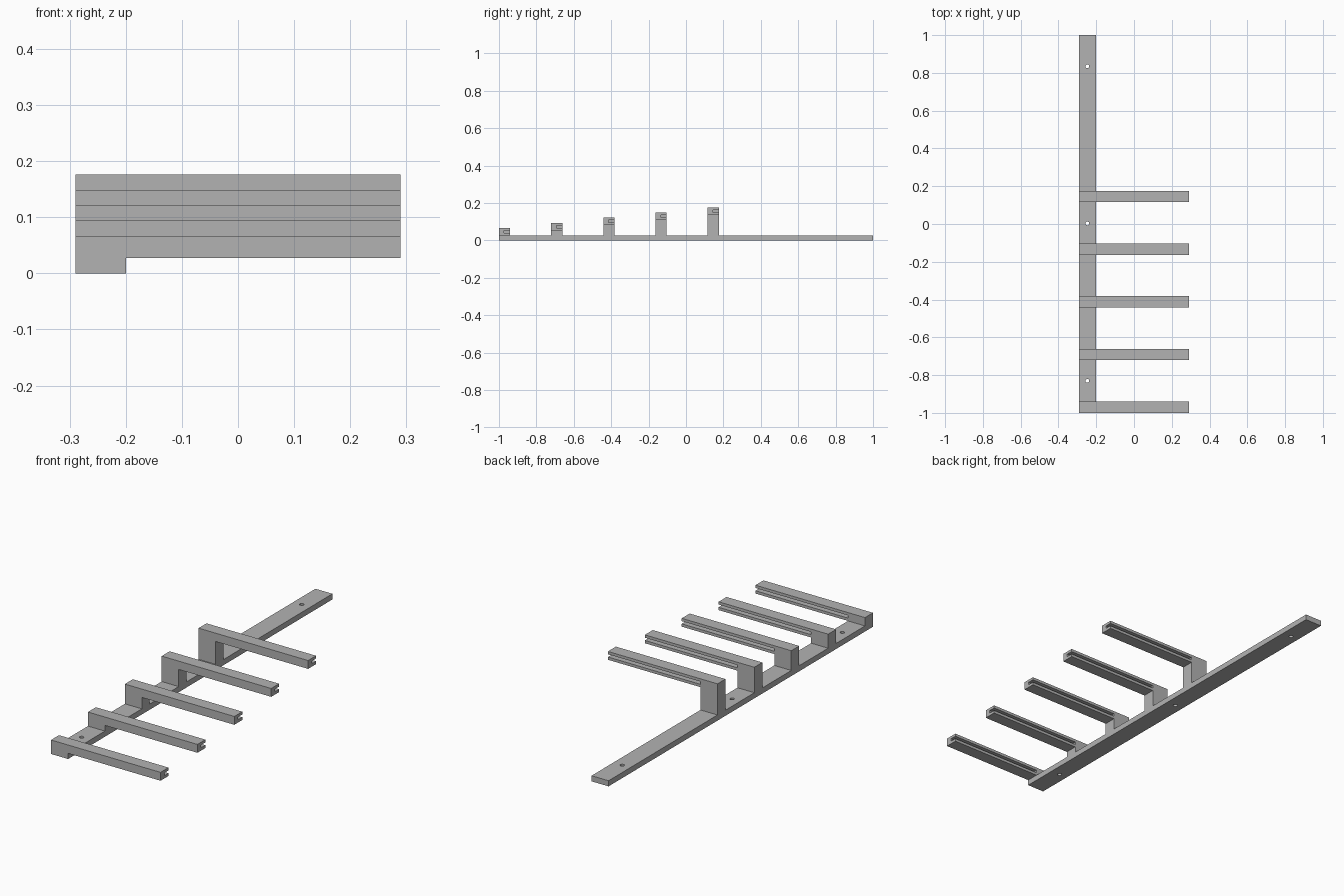
import bpy
import bmesh
from mathutils import Vector

cube = bpy.data.objects.get("Cube")
if cube:
    bpy.data.objects.remove(cube, do_unlink=True)

LEFT, INNER, TIP = -0.29, -0.20, 0.29      # outer rail edge, inner rail edge, arm tip
RAIL_H, ARM_H, ARM_W = 0.027, 0.04, 0.06
STEP_Y, STEP_Z = 0.279, 0.0273             # spacing and rise between arms
SLOT_H, SLOT_D = 0.013, 0.032

grey = bpy.data.materials.new("Plain grey")
grey.use_nodes = True
colour = (0.45, 0.45, 0.45, 1)
grey.diffuse_color = colour
grey.node_tree.nodes["Principled BSDF"].inputs["Base Color"].default_value = colour


def make_object(name, bm):
    bmesh.ops.recalc_face_normals(bm, faces=bm.faces)
    mesh = bpy.data.meshes.new(name)
    bm.to_mesh(mesh)
    bm.free()
    mesh.materials.append(grey)
    obj = bpy.data.objects.new(name, mesh)
    bpy.context.collection.objects.link(obj)
    return obj


def extrude_profile(name, points, y0, y1):
    """Extrude an x-z outline along y."""
    bm = bmesh.new()
    face = bm.faces.new([bm.verts.new((x, y0, z)) for x, z in points])
    result = bmesh.ops.extrude_face_region(bm, geom=[face])
    verts = [g for g in result["geom"] if isinstance(g, bmesh.types.BMVert)]
    bmesh.ops.translate(bm, verts=verts, vec=Vector((0, y1 - y0, 0)))
    return make_object(name, bm)


def box_outline(x0, x1, z0, z1):
    return [(x0, z0), (x1, z0), (x1, z1), (x0, z1)]


def cut(obj, cutter):
    """Subtract the cutter, then discard it."""
    cutter.hide_render = True
    mod = obj.modifiers.new("Cut", "BOOLEAN")
    mod.operation = "DIFFERENCE"
    mod.solver = "EXACT"
    mod.object = cutter
    bpy.context.view_layer.objects.active = obj
    bpy.ops.object.modifier_apply(modifier=mod.name)
    bpy.data.objects.remove(cutter, do_unlink=True)


# Base rail with three screw holes
rail = extrude_profile("base_rail", box_outline(LEFT, INNER, 0, RAIL_H), -1, 1)
for y in (-0.83, 0.003, 0.835):
    bm = bmesh.new()
    bmesh.ops.create_cone(bm, cap_ends=True, segments=24, radius1=0.01, radius2=0.01, depth=0.2)
    bmesh.ops.translate(bm, verts=bm.verts, vec=Vector((-0.247, y, 0)))
    cut(rail, make_object("hole_cutter", bm))

# Rising arms on posts, each with a slot along its back side
for i in range(5):
    y0 = -1 + i * STEP_Y
    y1 = y0 + ARM_W
    under = RAIL_H + i * STEP_Z
    top = under + ARM_H
    if i == 0:
        outline = box_outline(LEFT, TIP, under, top)
    else:
        outline = [(LEFT, RAIL_H), (INNER, RAIL_H), (INNER, under),
                   (TIP, under), (TIP, top), (LEFT, top)]
    arm = extrude_profile(f"arm_{i + 1}", outline, y0, y1)
    mid = (under + top) / 2
    slot = box_outline(INNER, TIP + 0.1, mid - SLOT_H / 2, mid + SLOT_H / 2)
    cut(arm, extrude_profile("slot_cutter", slot, y1 - SLOT_D, y1 + 0.1))
